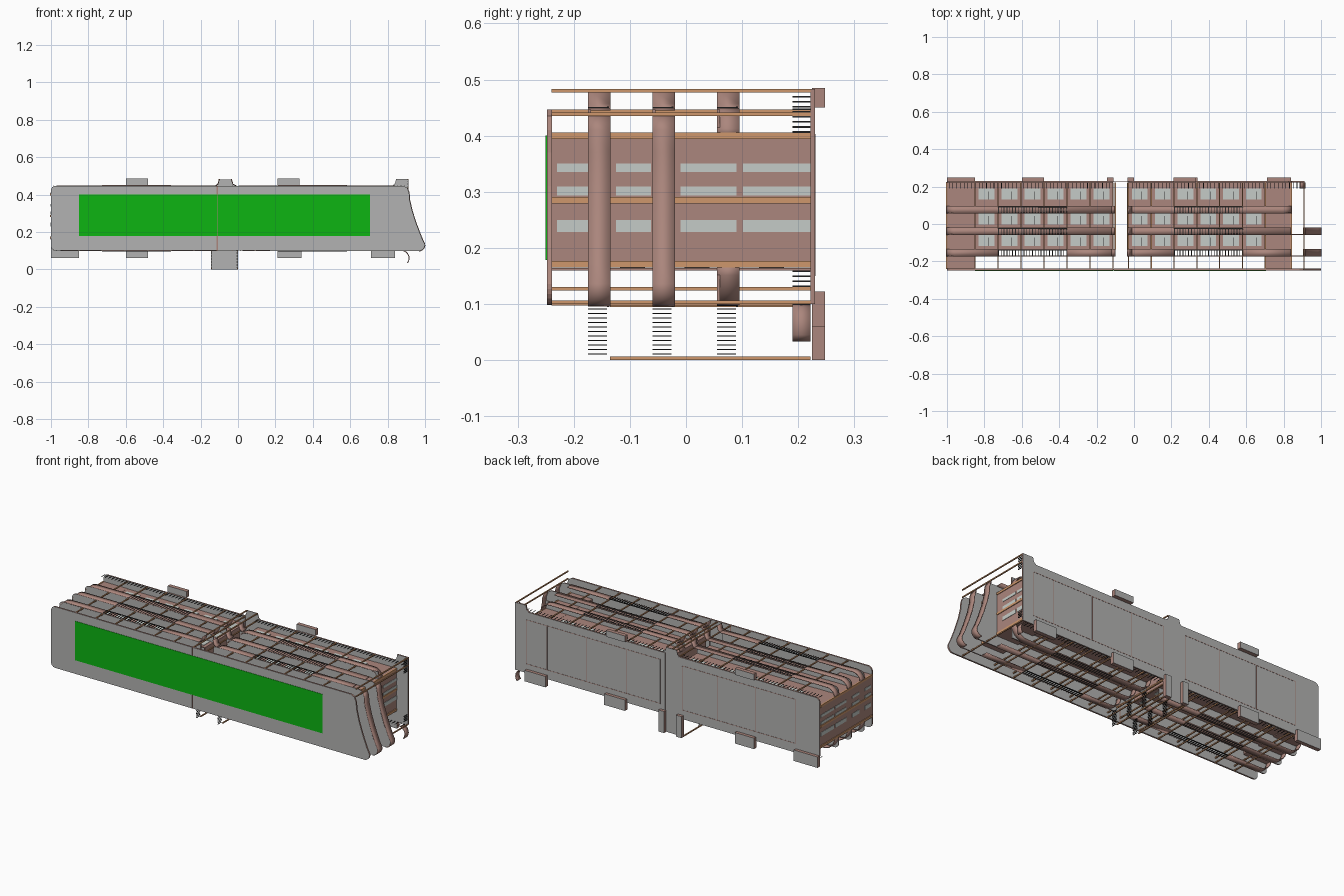
import bpy, bmesh, math
from mathutils import Vector

cube = bpy.data.objects.get("Cube")
if cube:
    bpy.data.objects.remove(cube)


def material(name, rgb):
    m = bpy.data.materials.new(name)
    m.use_nodes = True
    m.diffuse_color = (*rgb, 1)
    m.node_tree.nodes["Principled BSDF"].inputs["Base Color"].default_value = (*rgb, 1)
    return m


BROWN = material("brown plaster", (0.41, 0.24, 0.205))
GRAY = material("gray concrete", (0.45, 0.45, 0.445))
PANE = material("pale gray glass", (0.56, 0.60, 0.57))
WOOD = material("orange wood", (0.62, 0.31, 0.15))
BLACK = material("black metal", (0.03, 0.03, 0.03))
GREEN = material("lawn green", (0.004, 0.46, 0.006))


def finish(name, bm, mats):
    bmesh.ops.recalc_face_normals(bm, faces=bm.faces)
    me = bpy.data.meshes.new(name)
    bm.to_mesh(me)
    bm.free()
    ob = bpy.data.objects.new(name, me)
    for m in mats:
        me.materials.append(m)
    bpy.context.collection.objects.link(ob)
    return ob


def boxes(name, items, *mats):
    """Boxes as (x0, x1, y0, y1, z0, z1); a second material goes on the y faces."""
    bm = bmesh.new()
    for x0, x1, y0, y1, z0, z1 in items:
        vs = bmesh.ops.create_cube(bm, size=1)["verts"]
        for v in vs:
            v.co = Vector(((x0 + x1) / 2 + v.co.x * (x1 - x0),
                           (y0 + y1) / 2 + v.co.y * (y1 - y0),
                           (z0 + z1) / 2 + v.co.z * (z1 - z0)))
    bm.normal_update()
    if len(mats) > 1:
        for f in bm.faces:
            f.material_index = int(abs(f.normal.y) > 0.5)
    return finish(name, bm, mats)


def plate(name, outline, y0, y1):
    """Flat slab in the xz plane: gray faces, brown edge."""
    bm = bmesh.new()
    f = bm.faces.new([bm.verts.new((x, y0, z)) for x, z in outline])
    ext = bmesh.ops.extrude_face_region(bm, geom=[f])["geom"]
    bmesh.ops.translate(bm, vec=(0, y1 - y0, 0),
                        verts=[v for v in ext if isinstance(v, bmesh.types.BMVert)])
    bm.normal_update()
    for f in bm.faces:
        f.material_index = int(abs(f.normal.y) > 0.5)
    return finish(name, bm, (BROWN, GRAY))


def ribbon(name, path, y0, y1):
    """Parapet strip following a path in the xz plane."""
    bm = bmesh.new()
    rows = [[bm.verts.new((x, y, z)) for y in (y0, y1)] for x, z in path]
    for a, b in zip(rows, rows[1:]):
        bm.faces.new((a[0], b[0], b[1], a[1]))
    ob = finish(name, bm, (BROWN,))
    mod = ob.modifiers.new("thickness", "SOLIDIFY")
    mod.thickness, mod.offset = 0.005, 0
    bpy.context.view_layer.objects.active = ob
    ob.select_set(True)
    bpy.ops.object.shade_smooth_by_angle()
    ob.select_set(False)


def arc(cx, cz, r, a0, a1, n=6):
    return [(cx + r * math.cos(math.radians(a0 + (a1 - a0) * i / n)),
             cz + r * math.sin(math.radians(a0 + (a1 - a0) * i / n))) for i in range(n + 1)]


BOT, TOP = 0.1, 0.447          # outer edges of the balconies
WALL0, WALL1 = 0.17, 0.4       # the two long walls
FLOORS = (-0.175, -0.06, 0.055)
BAND = 0.04
GRID = ([-0.85 + 0.123 * i for i in range(7)], [-0.03 + 0.122 * i for i in range(7)])
NOSE = [(0.905, 0.435), (0.915, 0.41), (0.918, 0.37), (0.932, 0.31), (0.955, 0.24),
        (0.982, 0.17)] + arc(0.967, 0.13, 0.032, 10, -90)
LEFT_END = arc(-0.975, BOT + 0.025, 0.025, 270, 180) + arc(-0.975, TOP - 0.025, 0.025, 180, 90)

# Ground slab in two halves with a narrow joint, and the lawn on its face
plate("ground_slab_a", LEFT_END + [(-0.114, TOP), (-0.114, BOT)], -0.248, -0.239)
plate("ground_slab_b", [(-0.108, BOT), (-0.108, TOP), (0.885, TOP)] + NOSE, -0.248, -0.239)
boxes("slab_joint", [(-0.114, -0.108, -0.247, -0.24, BOT, TOP)], BROWN)
boxes("lawn", [(-0.85, -0.112, -0.25, -0.247, 0.178, 0.4), (-0.11, 0.705, -0.25, -0.247, 0.178, 0.4)], GREEN)

# Roof with the flared centre tab, the end tab and the entrance canopy
tab = [(-0.12, TOP), (-0.108, 0.455), (-0.1, 0.48), (-0.035, 0.48), (-0.027, 0.455), (-0.012, TOP)]
plate("roof_a", LEFT_END + [(-0.112, TOP), (-0.112, BOT)], 0.222, 0.23)
plate("roof_b", [(-0.03, BOT), (-0.03, TOP), (0.825, TOP), (0.84, 0.46), (0.845, 0.483), (0.912, 0.483),
                 (0.912, BOT)], 0.222, 0.23)
plate("roof_link", tab + [(-0.03, TOP), (-0.03, 0.0), (-0.112, 0.0), (-0.112, TOP)], 0.225, 0.228)
seams = []
for x0, x1, cuts in ((-0.85, -0.14, (-0.6, -0.36)), (0.0, 0.84, (0.21, 0.46, 0.71))):
    seams += [(x, x + 0.003, 0.229, 0.231, 0.15, 0.4) for x in (x0, x1, *cuts)]
    seams += [(x0, x1, 0.229, 0.231, z, z + 0.003) for z in (0.15, 0.4)]
boxes("roof_seams", seams, BROWN)

# Raised frames on the roof edge
hoods = [(x, x + w, 0.225, 0.248, 0.06, 0.122) for x, w in ((-1, 0.15), (-0.6, 0.12), (0.21, 0.13), (0.71, 0.13))]
hoods += [(x, x + 0.12, 0.225, 0.248, 0.45, 0.485) for x in (-0.6, 0.21)]
hoods += [(x, x + 0.035, 0.225, 0.248, 0.0, 0.122) for x in (-0.145, -0.035)]
boxes("roof_hoods", hoods, BROWN, GRAY)

# Floors of both blocks; the two lower ones run out into the curved nose
for i, y in enumerate(FLOORS):
    plate(f"floor_a_{i}", LEFT_END + [(-0.112, TOP), (-0.112, BOT)], y, y + 0.006)
    end = [(0.885, TOP)] + NOSE if i < 2 else [(0.84, TOP), (0.84, BOT)]
    plate(f"floor_b_{i}", [(-0.03, BOT), (-0.03, TOP)] + end, y, y + 0.006)

# Parapet bands along both long sides, around the nose and at the centre tab
for i, y in enumerate(FLOORS):
    for side, z, wall in (("top", TOP, WALL1), ("bottom", BOT, WALL0)):
        s = 1 if z > wall else -1
        r = abs(z - wall)
        start_a = arc(-1 + r, wall, r, 180, 180 - 90 * s)
        start_b = arc(-0.03 + r, wall, r, 180, 180 - 90 * s)
        last = arc(0.84 - r, wall, r, 90 * s, 0) if i == 2 else [(0.84, z)]
        for block, path, end, g in (("a", start_a, [(-0.112, z)], GRID[0]), ("b", start_b, last, GRID[1])):
            name = f"parapet_{side}_{block}_{i}"
            if i:
                ribbon(name, path + end, y, y + BAND)
            else:
                lo, hi = (g[1], g[4]) if block == "a" else (g[2], g[5])
                ribbon(name + "_start", path + [(lo, z)], y, y + BAND)
                ribbon(name + "_end", [(hi, z)] + end, y, y + BAND)
    for n, pts in enumerate((tab[:3], tab[3:])):
        ribbon(f"centre_parapet_{i}_{n}", pts, y, y + BAND)
    if i < 2:
        ribbon(f"nose_parapet_{i}", NOSE, y, y + BAND)

# Long walls, end stairwells and end walls
walls = []
for x0, x1 in ((-1, -0.112), (-0.03, 0.84)):
    walls += [(x0, x1, -0.135, 0.222, z - 0.003, z + 0.003) for z in (WALL0, WALL1)]
    walls += [(x, x + 0.006, -0.135, 0.222, WALL0, WALL1) for x in (x0, x1 - 0.006)]
for x0, x1 in ((-1, -0.85), (0.705, 0.84)):
    walls.append((x0, x1, -0.24, 0.222, WALL0 - 0.004, WALL1 + 0.004))
boxes("walls", walls, BROWN)

# Stairwell strips that reach the outer edge at ground level
boxes("stair_screens", [(x0, x1, -0.24, 0.222, z, z + 0.004)
                        for x0, x1 in ((-1, -0.85), (0.705, 0.84)) for z in (TOP - 0.05, BOT + 0.06)], BROWN)

# Facade windows with a mullion, one per bay and storey
panes, mullions = [], []
for g in GRID:
    for a, b in zip(g, g[1:]):
        for y in (-0.118, -0.003, 0.13):
            m = (a + b) / 2
            for z in (WALL0 - 0.003, WALL1 + 0.003):
                panes.append((m - 0.042, m + 0.042, y, y + 0.06, z - 0.002, z + 0.002))
                mullions.append((m + 0.01, m + 0.013, y, y + 0.045, z - 0.003, z + 0.003))
boxes("facade_windows", panes, PANE)
boxes("window_mullions", mullions, BLACK)

# Narrow windows on the two end walls
boxes("end_windows", [(x - 0.002, x + 0.002, y0, y1, z0, z1) for x in (-1, 0.84)
                      for y0, y1 in ((-0.23, -0.175), (-0.125, -0.062), (-0.01, 0.09), (0.102, 0.222))
                      for z0, z1 in ((0.228, 0.25), (0.293, 0.309), (0.335, 0.35))], PANE)

# Wooden posts: along the balconies, at the wall corners and at the tabs
posts = []
for g in GRID:
    for x in g:
        posts += [(x - 0.003, x + 0.003, -0.24, 0.222, z - 0.003, z + 0.003) for z in (BOT, 0.127, TOP - 0.003)]
for x in (-1, 0.84):
    posts += [(x - 0.004, x + 0.004, -0.24, 0.225, z - 0.006, z + 0.006) for z in (WALL0 + 0.001, 0.285, WALL1)]
posts += [(x - 0.003, x + 0.003, -0.135, 0.222, z, z + 0.006) for x in (-0.142, -0.003) for z in (0, 0.095)]
posts += [(x - 0.003, x + 0.003, -0.135, 0.222, 0.477, 0.483) for x in (-0.1, -0.035)]
posts += [(0.906, 0.912, -0.24, 0.222, z, z + 0.006) for z in (BOT, 0.435, 0.477)]
boxes("posts", posts, WOOD)

# Balcony railings in the middle bays and the grille under the roof edge
bars = []
for g, k in zip(GRID, (1, 2)):
    x0, x1 = g[k], g[k + 3]
    for y in FLOORS:
        for z in (BOT - 0.003, TOP + 0.003):
            bars += [(x0 + j * 0.0152, x0 + j * 0.0152 + 0.004, y, y + 0.036, z - 0.001, z + 0.001) for j in range(25)]
            bars.append((x0, x1, y + 0.034, y + 0.038, z - 0.002, z + 0.002))
for x0, count in ((-0.99, 44), (-0.03, 47)):
    bars += [(x0 + j * 0.02, x0 + j * 0.02 + 0.003, 0.19, 0.222, z - 0.001, z + 0.001)
             for j in range(count) for z in (BOT, TOP)]
boxes("railings", bars, BLACK)

# Slatted screens at the entrance, the end tab and the hooked end bracket
slats = [(x - 0.002, x + 0.002, y, y + 0.034, 0.01 + j * 0.008, 0.012 + j * 0.008)
         for x in (-0.14, -0.005) for y in FLOORS for j in range(11)]
slats += [(0.906, 0.91, 0.19, 0.222, z + j * 0.009, z + 0.003 + j * 0.009)
          for z, n in ((0.13, 4), (0.405, 8)) for j in range(n)]
boxes("slats", slats, BLACK)
ribbon("end_bracket", arc(0.875, 0.06, 0.04, 75, -40), 0.19, 0.222)
